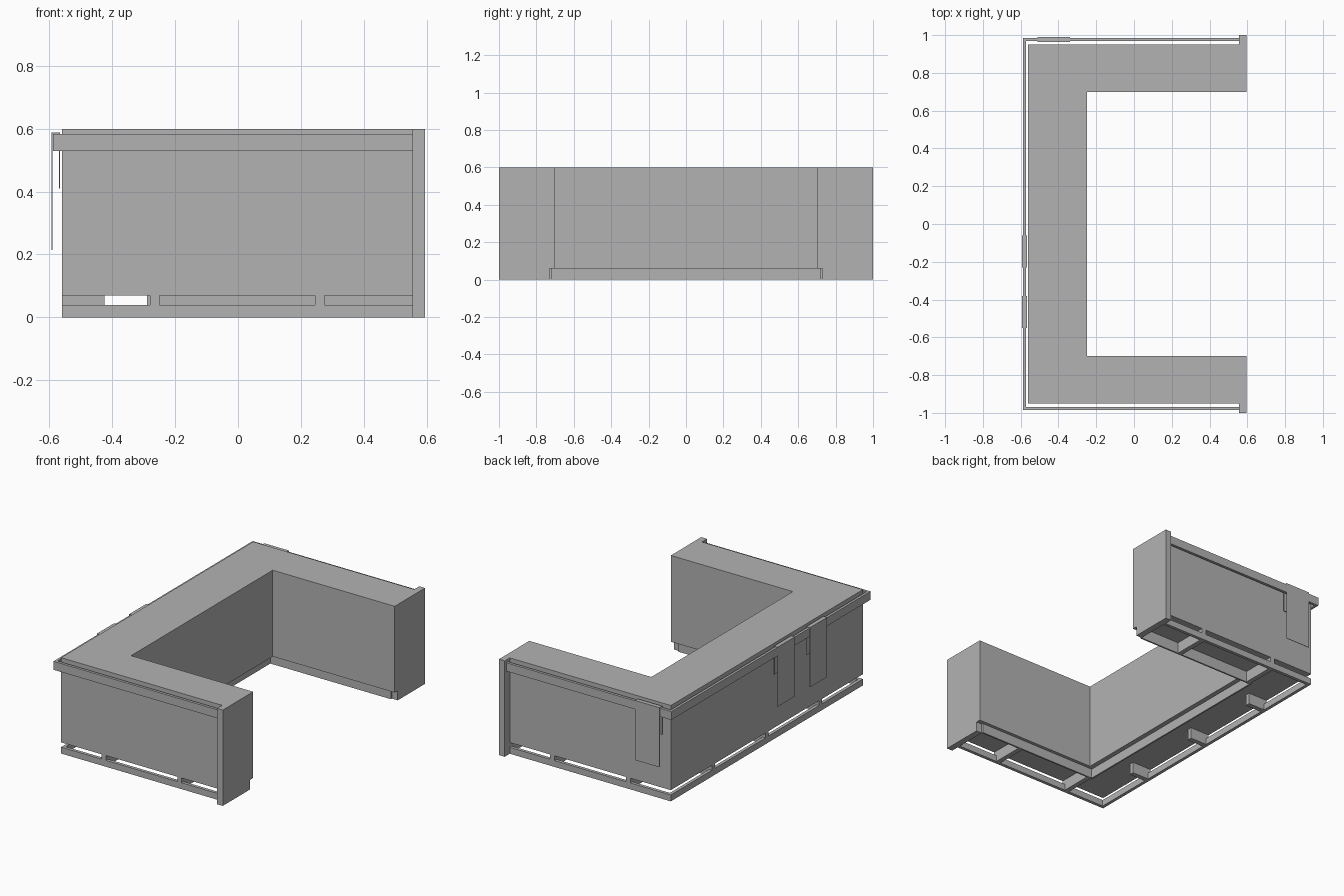
import bpy
import bmesh
from mathutils import Vector

cube = bpy.data.objects.get("Cube")
if cube:
    bpy.data.objects.remove(cube, do_unlink=True)

grey = bpy.data.materials.new("plain_grey")
grey.use_nodes = True
colour = (0.45, 0.45, 0.45, 1)
grey.diffuse_color = colour
grey.node_tree.nodes["Principled BSDF"].inputs["Base Color"].default_value = colour

BACK, SIDE, END = -0.56, 0.95, 0.555   # outer faces and leg ends of the counter
TOP, GAP_TOP, STRIP_TOP = 0.60, 0.07, 0.04
CAP = 0.595


def prism(name, points, offset):
    """Extrude a flat outline along an offset."""
    bm = bmesh.new()
    face = bm.faces.new([bm.verts.new(p) for p in points])
    new = bmesh.ops.extrude_face_region(bm, geom=[face])["geom"]
    verts = [v for v in new if isinstance(v, bmesh.types.BMVert)]
    bmesh.ops.translate(bm, verts=verts, vec=Vector(offset))
    bmesh.ops.recalc_face_normals(bm, faces=bm.faces)
    mesh = bpy.data.meshes.new(name)
    bm.to_mesh(mesh)
    bm.free()
    mesh.materials.append(grey)
    obj = bpy.data.objects.new(name, mesh)
    bpy.context.collection.objects.link(obj)
    return obj


def box(name, x0, x1, y0, y1, z0, z1):
    outline = [(x0, y0, z0), (x1, y0, z0), (x1, y1, z0), (x0, y1, z0)]
    return prism(name, outline, (0, 0, z1 - z0))


def u_shape(name, back, side, back_depth, leg_depth, z0, z1, end=END):
    """A U in plan, open towards +x."""
    inner_x, inner_y = back + back_depth, side - leg_depth
    half = [(end, side), (back, side)]
    inner = [(inner_x, inner_y), (end, inner_y)]
    plan = half + [(x, -y) for x, y in reversed(half)]
    plan += [(x, -y) for x, y in reversed(inner)] + inner
    return prism(name, [(x, y, z0) for x, y in plan], (0, 0, z1 - z0))


# Counter body, inner lip, recessed toe kick and outer base strip
u_shape("counter_body", BACK, SIDE, 0.31, 0.25, GAP_TOP, TOP)
u_shape("inner_lip", -0.29, 0.73, 0.04, 0.03, 0.06, GAP_TOP)
u_shape("toe_kick", -0.29, 0.73, 0.01, 0.01, 0, 0.06)
u_shape("base_strip", BACK, SIDE, 0.02, 0.02, 0, STRIP_TOP)

# Floating rail around the outside
u_shape("rail", -0.588, 0.985, 0.016, 0.017, 0.53, 0.583)

# End panels with a toe notch
for side, label in ((1, "back"), (-1, "front")):
    outline = [(1, 0), (0.73, 0), (0.73, 0.06), (0.70, 0.06), (0.70, TOP), (1, TOP)]
    prism(label + "_end_panel", [(END, side * y, z) for y, z in outline],
          (CAP - END, 0, 0))

# Spacers that bridge the slot above the base strip
for i, y in enumerate((-0.53, 0, 0.53)):
    box(f"long_side_spacer_{i}", BACK, -0.425, y - 0.015, y + 0.015, 0, GAP_TOP)
for side, label in ((1, "back"), (-1, "front")):
    for i, x in enumerate((-0.265, 0.26)):
        y0, y1 = sorted((side * 0.73, side * SIDE))
        box(f"{label}_spacer_{i}", x - 0.015, x + 0.015, y0, y1, 0, GAP_TOP)


# Towels folded over the rail: long outer flap, short inner flap
def towel_profile(outer, inner):
    s = 1 if outer > inner else -1
    t = 0.003 * s
    low, short, peak = 0.215, 0.41, 0.588
    return [(outer, low), (outer, peak), (inner, peak), (inner, short),
            (inner + t, short), (inner + t, peak - 0.003),
            (outer - t, peak - 0.003), (outer - t, low)]


for i, y in enumerate((-0.23, -0.55)):
    prism(f"long_side_towel_{i}",
          [(x, y, z) for x, z in towel_profile(-0.593, -0.567)], (0, 0.17, 0))
prism("back_towel", [(-0.51, y, z) for y, z in towel_profile(0.99, 0.963)], (0.17, 0, 0))
